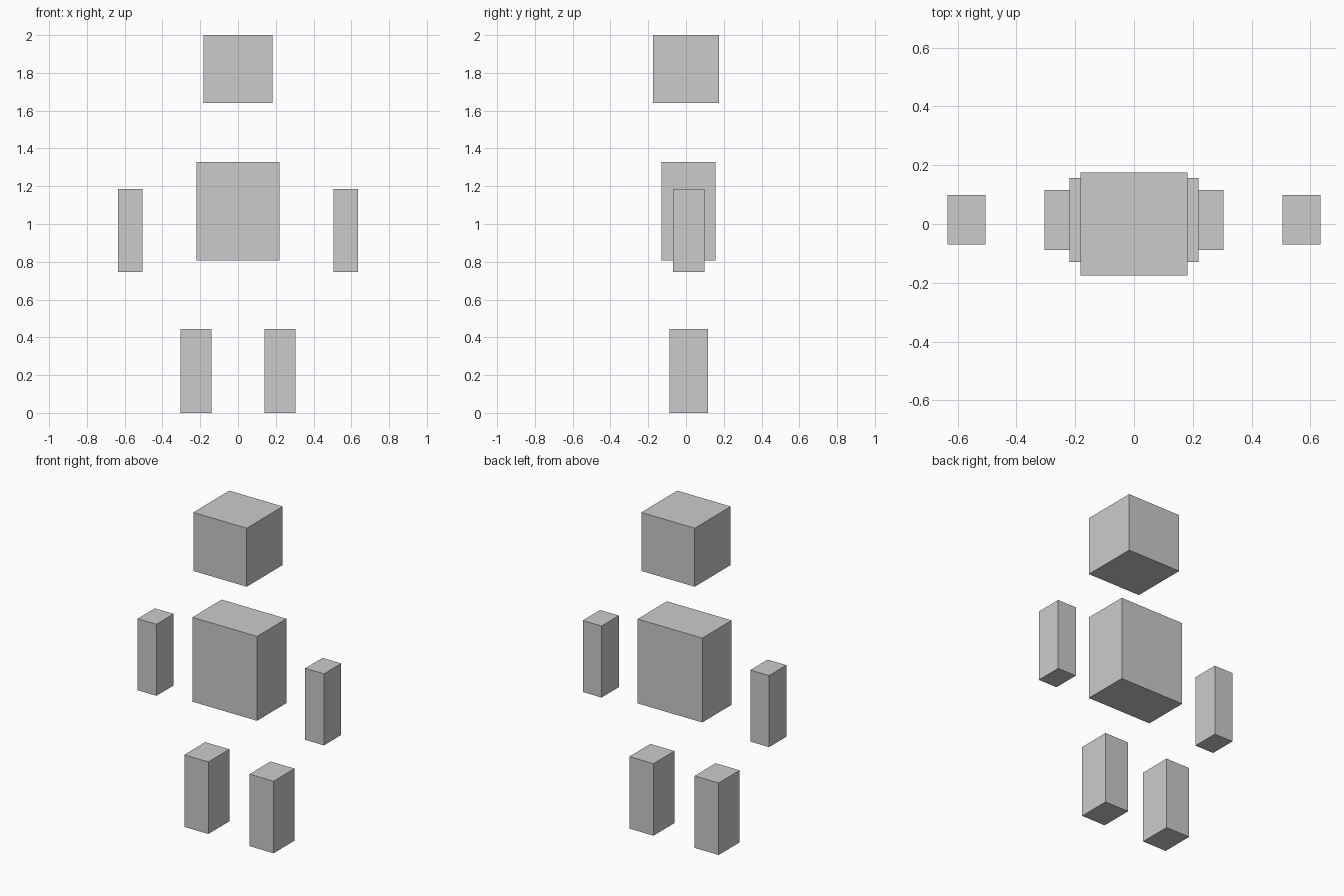
import bpy
from mathutils import Vector

if "Cube" in bpy.data.objects:
    bpy.data.objects.remove(bpy.data.objects["Cube"])

grey = bpy.data.materials.new("plain_grey")
grey.diffuse_color = (0.6, 0.6, 0.6, 1)
grey.use_nodes = True
grey.node_tree.nodes["Principled BSDF"].inputs["Base Color"].default_value = grey.diffuse_color


def block(name, low, high):
    """Box spanning two opposite corners."""
    low, high = Vector(low), Vector(high)
    bpy.ops.mesh.primitive_cube_add(size=1, location=(low + high) / 2)
    part = bpy.context.object
    part.name = name
    part.scale = high - low
    bpy.ops.object.transform_apply(location=False, rotation=False, scale=True)
    part.data.materials.append(grey)


# Head and torso
block("head", (-0.182, -0.175, 1.64), (0.182, 0.175, 2.0))
block("torso", (-0.22, -0.129, 0.808), (0.22, 0.156, 1.327))

# Paired arms and legs, floating clear of the torso
limbs = {
    "arm": ((0.506, -0.07, 0.745), (0.634, 0.098, 1.185)),
    "leg": ((0.14, -0.088, 0.0), (0.304, 0.116, 0.443)),
}
for limb, ((x0, y0, z0), (x1, y1, z1)) in limbs.items():
    block("right_" + limb, (x0, y0, z0), (x1, y1, z1))
    block("left_" + limb, (-x1, y0, z0), (-x0, y1, z1))
